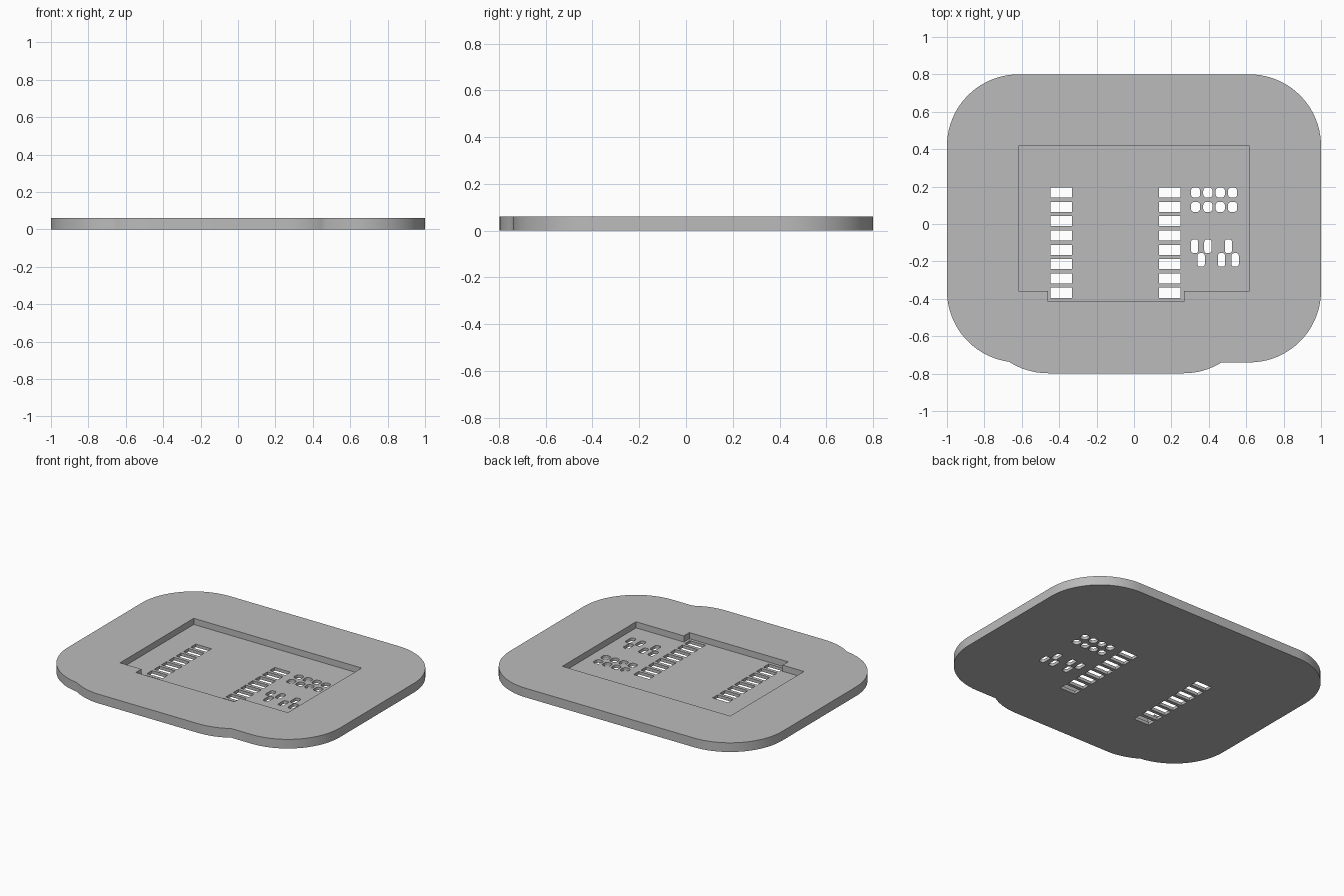
import bpy, bmesh, math

if "Cube" in bpy.data.objects:
    bpy.data.objects.remove(bpy.data.objects["Cube"])

TOP, FLOOR = 0.061, 0.02      # plate height and pocket floor height
R = 0.383                     # border width around the pocket
X, Y1, Y0 = 0.617, 0.417, -0.357            # pocket body
TX0, TX1, TY = -0.46, 0.266, -0.415         # pocket tab


def arc(cx, cy, r, a0, a1, n):
    return [(cx + r * math.cos(math.radians(a0 + (a1 - a0) * i / n)),
             cy + r * math.sin(math.radians(a0 + (a1 - a0) * i / n)))
            for i in range(n + 1)]


def rounded(cx, cy, w, h, r, n):
    """Rounded rectangle outline; n = 0 gives square corners."""
    x, y = w / 2, h / 2
    if n == 0:
        return [(cx + x, cy + y), (cx - x, cy + y), (cx - x, cy - y), (cx + x, cy - y)]
    pts = []
    for i, (sx, sy) in enumerate([(1, 1), (-1, 1), (-1, -1), (1, -1)]):
        pts += arc(cx + sx * (x - r), cy + sy * (y - r), r, 90 * i, 90 * i + 90, n)
    return pts


# Outer outline: rounded body with a shallow rounded bulge at the front
right_a = 360 - math.degrees(math.asin((TY - Y0 + R) / R))
dx, dy = TX0 + X, TY - Y0
chord = math.hypot(dx, dy)
half = math.degrees(math.acos(chord / 2 / R))
axis = math.degrees(math.atan2(dy, dx))
outline = (arc(X, Y1, R, 0, 90, 20) + arc(-X, Y1, R, 90, 180, 20)
           + arc(-X, Y0, R, 180, axis - half + 360, 18)
           + arc(TX0, TY, R, 180 + axis + half, 270, 8)[1:]
           + arc(TX1, TY, R, 270, right_a, 8)
           + arc(X, Y0, R, 270, 360, 20))

# Pocket with a stepped tab at the front
pocket = [(X, Y1), (-X, Y1), (-X, Y0), (TX0, Y0), (TX0, TY), (TX1, TY), (TX1, Y0), (X, Y0)]

# Through holes: pin slots, small rounded windows and staggered pills
holes = []
for i in range(8):
    for cx in (-0.389, 0.191):
        holes.append(rounded(cx, 0.168 - 0.0765 * i, 0.115, 0.054, 0, 0))
for i in range(4):
    for cy in (0.168, 0.091):
        holes.append(rounded(0.329 + 0.066 * i, cy, 0.05, 0.055, 0.019, 4))
for cy, xs in ((-0.119, (0.324, 0.395, 0.505)), (-0.192, (0.359, 0.468, 0.541))):
    for cx in xs:
        holes.append(rounded(cx, cy, 0.039, 0.073, 0.014, 4))

bm = bmesh.new()


def ring(pts, z):
    vs = [bm.verts.new((x, y, z)) for x, y in pts]
    return vs, [bm.edges.new((vs[i - 1], vs[i])) for i in range(len(vs))]


def wall(a, b):
    for i in range(len(a)):
        bm.faces.new((a[i - 1], a[i], b[i], b[i - 1]))


def fill(loops, up):
    """Fill a flat region bounded by edge loops, the first one outermost."""
    edges = [e for loop in loops for e in loop]
    res = bmesh.ops.triangle_fill(bm, edges=edges, use_beauty=True, normal=(0, 0, up))
    return [g for g in res["geom"] if isinstance(g, bmesh.types.BMFace)]


out_low, out_top = ring(outline, 0), ring(outline, TOP)
pkt_low, pkt_top = ring(pocket, FLOOR), ring(pocket, TOP)
hole_low = [ring(h, 0) for h in holes]
hole_top = [ring(h, FLOOR) for h in holes]

fill([out_low[1]] + [h[1] for h in hole_low], -1)       # underside
fill([pkt_low[1]] + [h[1] for h in hole_top], 1)        # pocket floor
fill([out_top[1], pkt_top[1]], 1)                       # top border
wall(out_low[0], out_top[0])
wall(pkt_low[0], pkt_top[0])
for lo, hi in zip(hole_low, hole_top):
    wall(lo[0], hi[0])
bmesh.ops.recalc_face_normals(bm, faces=bm.faces)

mesh = bpy.data.meshes.new("plate")
bm.to_mesh(mesh)
bm.free()
plate = bpy.data.objects.new("plate", mesh)
bpy.context.collection.objects.link(plate)

grey = bpy.data.materials.new("mid grey")
grey.diffuse_color = (0.5, 0.5, 0.5, 1)
grey.use_nodes = True
grey.node_tree.nodes["Principled BSDF"].inputs["Base Color"].default_value = grey.diffuse_color
mesh.materials.append(grey)

bpy.context.view_layer.objects.active = plate
plate.select_set(True)
bpy.ops.object.shade_smooth_by_angle(angle=math.radians(30))
